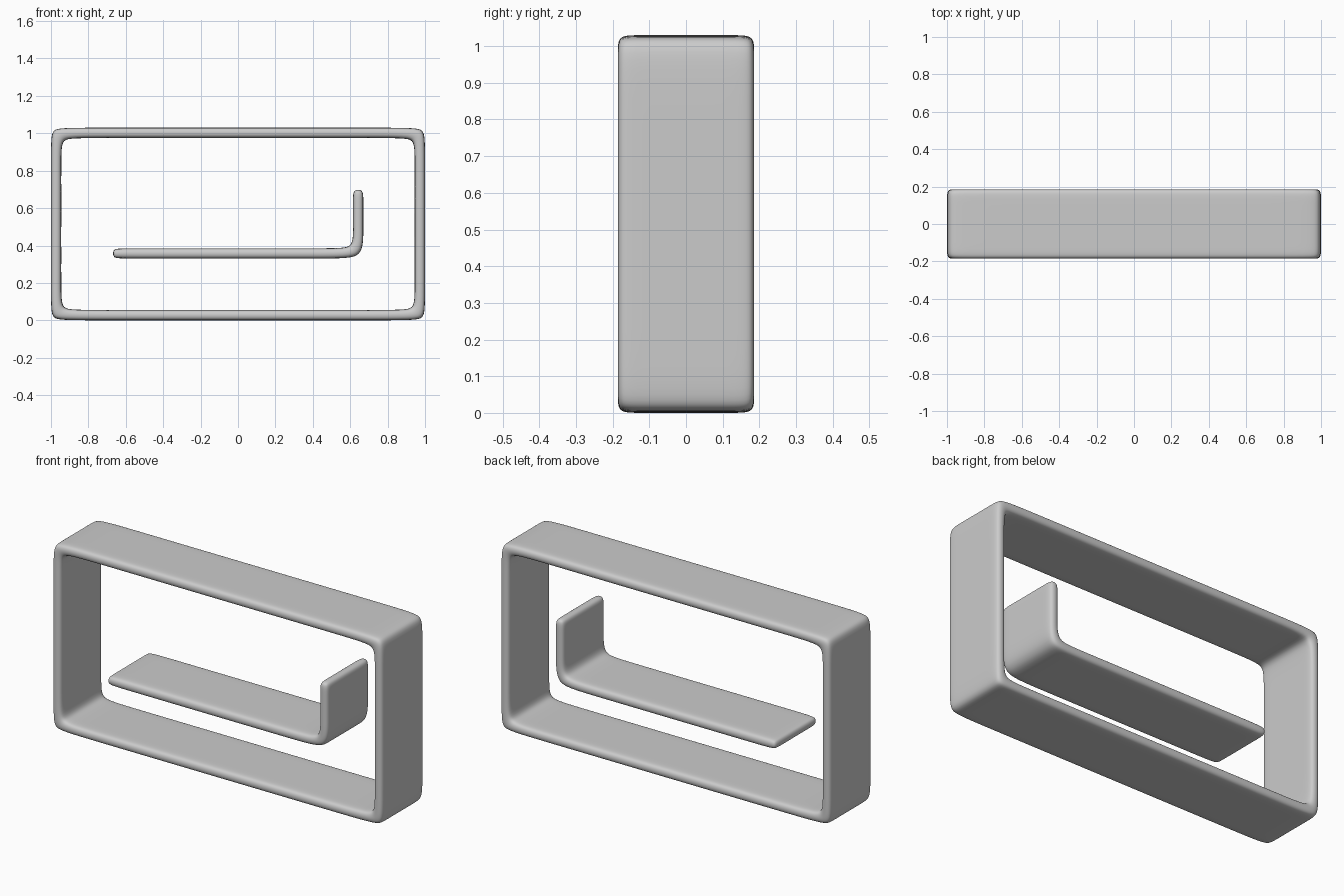
import bpy
import bmesh

if "Cube" in bpy.data.objects:
    bpy.data.objects.remove(bpy.data.objects["Cube"], do_unlink=True)

HALF_DEPTH = 0.187
THICK = 0.055
RIM = 0.05       # spacing of the support loops along the rims
ROUND = 0.1      # spacing of the support loops at the corners

grey = bpy.data.materials.new("light grey")
grey.use_nodes = True
colour = (0.6, 0.6, 0.6, 1)
grey.diffuse_color = colour
grey.node_tree.nodes["Principled BSDF"].inputs["Base Color"].default_value = colour


def build_band(name, pairs, closed):
    """Board following (outer, inner) point pairs in the xz plane, rounded by subdivision."""
    bm = bmesh.new()
    inner_y = HALF_DEPTH - RIM
    depths = (-HALF_DEPTH, -inner_y, inner_y, HALF_DEPTH)
    rings = []
    for outer, inner in pairs:
        ring = [bm.verts.new((outer[0], y, outer[1])) for y in depths]
        ring += [bm.verts.new((inner[0], y, inner[1])) for y in reversed(depths)]
        rings.append(ring)
    spans = list(zip(rings, rings[1:]))
    if closed:
        spans.append((rings[-1], rings[0]))
    else:
        for ring in (rings[0], rings[-1]):
            for i in range(3):
                bm.faces.new((ring[i], ring[i + 1], ring[6 - i], ring[7 - i]))
    for a, b in spans:
        for i in range(8):
            j = (i + 1) % 8
            bm.faces.new((a[i], a[j], b[j], b[i]))
    bmesh.ops.recalc_face_normals(bm, faces=bm.faces)
    for face in bm.faces:
        face.smooth = True
    mesh = bpy.data.meshes.new(name)
    bm.to_mesh(mesh)
    bm.free()
    mesh.materials.append(grey)
    obj = bpy.data.objects.new(name, mesh)
    bpy.context.collection.objects.link(obj)
    sub = obj.modifiers.new("rounding", "SUBSURF")
    sub.levels = sub.render_levels = 3
    return obj


def rounded_rect(x, low, high):
    """Rectangle corners, each with a support point on either side."""
    points = []
    for sx, sz, along_x_first in ((-1, -1, False), (1, -1, True), (1, 1, False), (-1, 1, True)):
        cx, cz = sx * x, high if sz > 0 else low
        on_x, on_z = (cx - sx * ROUND, cz), (cx, cz - sz * ROUND)
        points += [on_x, (cx, cz), on_z] if along_x_first else [on_z, (cx, cz), on_x]
    return points


# Outer rectangular frame
TOP = 1.03
outer = rounded_rect(1, 0, TOP)
inner = rounded_rect(1 - THICK, THICK, TOP - THICK)
build_band("outer_frame", list(zip(outer, inner)), True)

# Inner shelf with an upturned end
X, LOW, HIGH = 0.67, 0.33, 0.70
shelf_x = (-X, -X + RIM, X - THICK - ROUND)
upright_z = (LOW + THICK + ROUND, HIGH - RIM, HIGH)
pairs = [((x, LOW), (x, LOW + THICK)) for x in shelf_x]
pairs.append(((X, LOW), (X - THICK, LOW + THICK)))
pairs += [((X, z), (X - THICK, z)) for z in upright_z]
build_band("inner_shelf", pairs, False)
